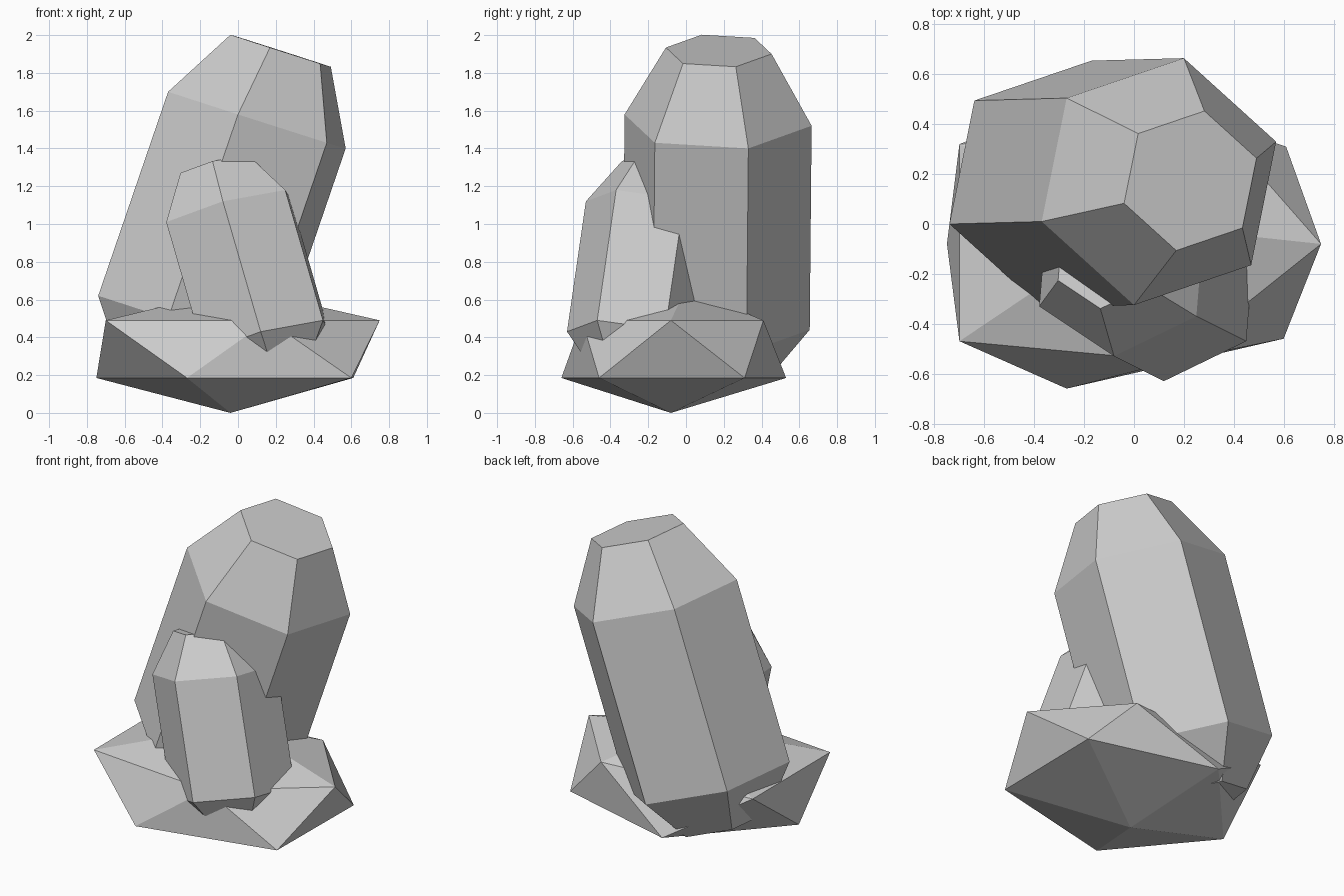
import bpy, bmesh
from mathutils import Vector as V

if "Cube" in bpy.data.objects:
    bpy.data.objects.remove(bpy.data.objects["Cube"], do_unlink=True)

grey = bpy.data.materials.new("stone_grey")
grey.use_nodes = True
color = (0.6, 0.6, 0.6, 1)
grey.diffuse_color = color
grey.node_tree.nodes["Principled BSDF"].inputs["Base Color"].default_value = color


def finish(name, bm):
    bmesh.ops.recalc_face_normals(bm, faces=bm.faces)
    mesh = bpy.data.meshes.new(name)
    bm.to_mesh(mesh)
    bm.free()
    mesh.materials.append(grey)
    obj = bpy.data.objects.new(name, mesh)
    bpy.context.collection.objects.link(obj)
    return obj


def crystal(name, shoulder, axis, a, b):
    """Leaning six-sided crystal; a and b are neighbouring corner offsets."""
    shoulder, axis, a, b = V(shoulder), V(axis), V(a), V(b)
    corners = [a, b, b - a, -a, -b, a - b]
    bm = bmesh.new()
    # position along the axis from the shoulder, and ring scale
    levels = [(-1.25, 0.565), (-1, 1), (0, 1), (0.34, 0.565)]
    rings = [[bm.verts.new(shoulder + axis * t + c * s) for c in corners]
             for t, s in levels]
    for low, high in zip(rings, rings[1:]):
        for i in range(6):
            j = (i + 1) % 6
            bm.faces.new((low[i], low[j], high[j], high[i]))
    bm.faces.new(rings[0])
    bm.faces.new(rings[-1])
    return finish(name, bm)


# Two crystals of the same shape
crystal("large_crystal", (0.10, 0.17, 1.55), (0.37, 0.01, 1.08),
        (-0.47, -0.16, 0.15), (-0.10, -0.495, 0.03))
crystal("small_crystal", (-0.05, -0.17, 1.07), (-0.20, 0.10, 0.69),
        (-0.33, -0.16, -0.06), (-0.03, -0.36, 0.05))

# Faceted rock: bottom point, two staggered rings of five, top point
bm = bmesh.new()
lower = [(-0.27, -0.66), (0.60, -0.46), (0.61, 0.31), (-0.20, 0.53), (-0.75, -0.08)]
upper = [(0.16, -0.55), (0.75, -0.08), (0.32, 0.41), (-0.70, 0.32), (-0.70, -0.47)]
low = [bm.verts.new((x, y, 0.185)) for x, y in lower]
high = [bm.verts.new((x, y, 0.49)) for x, y in upper]
bottom = bm.verts.new((-0.04, -0.08, 0))
top = bm.verts.new((0, 0, 0.66))
for i in range(5):
    j = (i + 1) % 5
    bm.faces.new((bottom, low[j], low[i]))
    bm.faces.new((low[i], low[j], high[i]))
    bm.faces.new((low[j], high[j], high[i]))
    bm.faces.new((top, high[i], high[j]))
finish("rock_base", bm)
